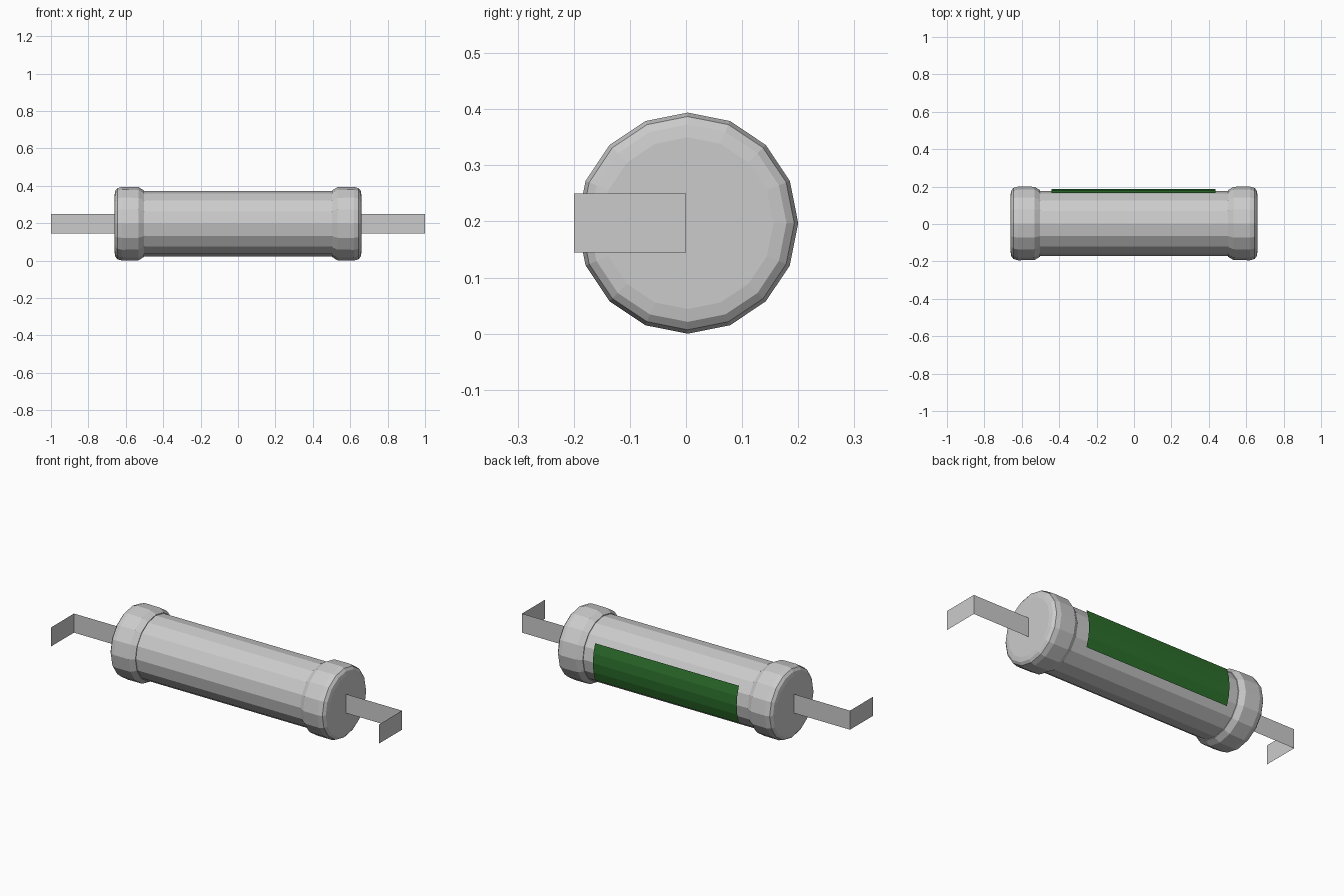
import bpy, bmesh
from math import sin, cos, pi, asin

if "Cube" in bpy.data.objects:
    bpy.data.objects.remove(bpy.data.objects["Cube"])

CY, CZ = 0.003, 0.197   # axis of the tube
SIDES = 16


def add_object(name, bm):
    bmesh.ops.recalc_face_normals(bm, faces=bm.faces)
    mesh = bpy.data.meshes.new(name)
    bm.to_mesh(mesh)
    bm.free()
    ob = bpy.data.objects.new(name, mesh)
    bpy.context.collection.objects.link(ob)
    return ob


def lathe_x(name, profile):
    """Turn (x, radius) points about the tube axis and close both ends."""
    bm = bmesh.new()
    rings = []
    for x, r in profile:
        rings.append([bm.verts.new((x, CY + r * cos(2 * pi * i / SIDES),
                                    CZ + r * sin(2 * pi * i / SIDES)))
                      for i in range(SIDES)])
    for a, b in zip(rings, rings[1:]):
        for i in range(SIDES):
            j = (i + 1) % SIDES
            bm.faces.new((a[i], a[j], b[j], b[i]))
    bm.faces.new(rings[0])
    bm.faces.new(rings[-1])
    return add_object(name, bm)


def strip(name, path, offset):
    """Sweep a polyline along an offset vector into a thin sheet."""
    bm = bmesh.new()
    a = [bm.verts.new(p) for p in path]
    b = [bm.verts.new([c + d for c, d in zip(p, offset)]) for p in path]
    for i in range(len(path) - 1):
        bm.faces.new((a[i], a[i + 1], b[i + 1], b[i]))
    return add_object(name, bm)


# Tube body
lathe_x("body", [(-0.52, 0.174), (0.52, 0.174)])

# Rounded end caps and bent flat leads
cap = [(0.503, 0.178), (0.532, 0.196), (0.62, 0.197),
       (0.645, 0.190), (0.656, 0.176), (0.66, 0.153)]
for side, s in (("left", -1), ("right", 1)):
    lathe_x(side + "_cap", [(s * x, r) for x, r in cap])
    strip(side + "_lead",
          [(s * 0.65, 0, 0.145), (s, 0, 0.145), (s, -0.2, 0.145)],
          (0, 0, 0.105))

# Curved green label on the back
R, half = 0.27, asin(0.102 / 0.27)
arc = [half * (i / 2 - 1) for i in range(5)]
label = strip("label",
              [(-0.44, 0.187 - R + R * cos(t), 0.199 + R * sin(t)) for t in arc],
              (0.877, 0, 0))
# make the label face outward
if label.data.polygons[0].normal.y < 0:
    label.data.flip_normals()
green = bpy.data.materials.new("green")
green.diffuse_color = (0.025, 0.16, 0.025, 1)
green.use_nodes = True
green.node_tree.nodes["Principled BSDF"].inputs["Base Color"].default_value = green.diffuse_color
label.data.materials.append(green)
